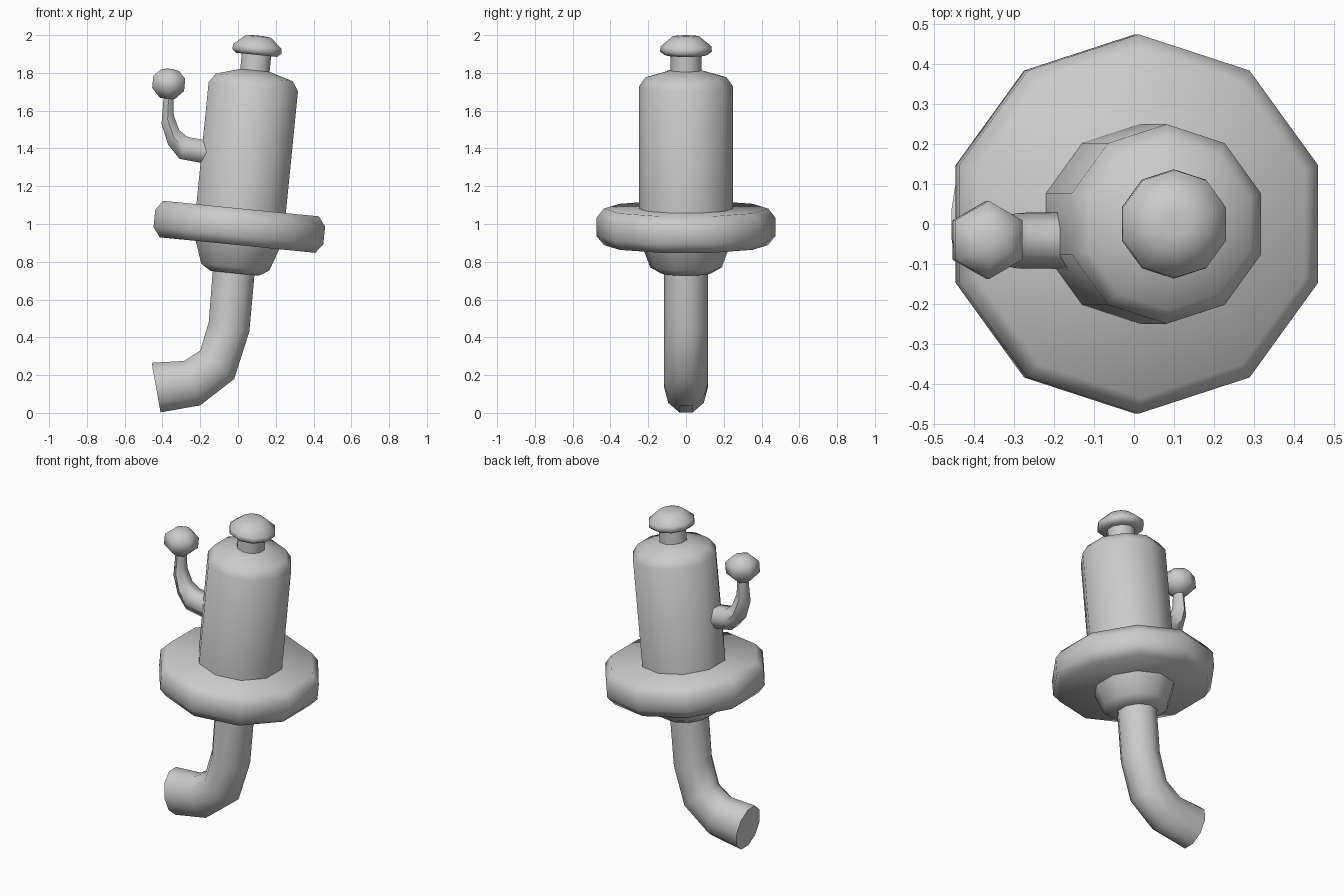
import bpy, bmesh, math
from mathutils import Matrix, Vector

cube = bpy.data.objects.get("Cube")
if cube:
    bpy.data.objects.remove(cube)

grey = bpy.data.materials.new("plain grey")
grey.use_nodes = True
colour = (0.6, 0.6, 0.6, 1)
grey.diffuse_color = colour
grey.node_tree.nodes["Principled BSDF"].inputs["Base Color"].default_value = colour

# The valve leans sideways around the wheel centre
LEAN = Matrix.Rotation(math.radians(5.7), 4, 'Y')
WHEEL_CENTRE = Vector((0.007, 0, 0.985))


def skin_rings(name, rings):
    """Bridge a series of equal rings, cap both ends and shade smooth."""
    bm = bmesh.new()
    loops = [[bm.verts.new(p) for p in ring] for ring in rings]
    n = len(loops[0])
    for a, b in zip(loops, loops[1:]):
        for i in range(n):
            j = (i + 1) % n
            bm.faces.new((a[i], a[j], b[j], b[i]))
    bm.faces.new(loops[0][::-1])
    bm.faces.new(loops[-1])
    bmesh.ops.recalc_face_normals(bm, faces=bm.faces)
    mesh = bpy.data.meshes.new(name)
    bm.to_mesh(mesh)
    bm.free()
    mesh.materials.append(grey)
    obj = bpy.data.objects.new(name, mesh)
    bpy.context.collection.objects.link(obj)
    bpy.ops.object.select_all(action='DESELECT')
    obj.select_set(True)
    bpy.context.view_layer.objects.active = obj
    bpy.ops.object.shade_smooth_by_angle(angle=math.radians(62))
    return obj


def angles(sides):
    return [math.tau * i / sides for i in range(sides)]


def lathe(name, profile, sides=10, centre=WHEEL_CENTRE):
    """Turn (radius, height) pairs around the leaning axis."""
    rings = [[centre + LEAN @ Vector((r * math.sin(a), r * math.cos(a), h))
              for a in angles(sides)] for r, h in profile]
    return skin_rings(name, rings)


def bent_tube(name, stations, sides, y=0):
    """Tube from (outer x, outer z, inner x, inner z, half depth) stations."""
    rings = []
    for ox, oz, ix, iz, depth in stations:
        mid = Vector(((ox + ix) / 2, y, (oz + iz) / 2))
        half = Vector(((ox - ix) / 2, 0, (oz - iz) / 2)) / math.cos(math.pi / sides * (sides % 4 == 2))
        rings.append([mid + half * math.sin(a) + Vector((0, depth * math.cos(a), 0))
                      for a in angles(sides)])
    return skin_rings(name, rings)


# Turned parts along the leaning axis
lathe("wheel", [(0.435, -0.097), (0.475, -0.047), (0.475, 0.047), (0.435, 0.097)])
lathe("hub", [(0.24, -0.08), (0.19, -0.215), (0.135, -0.247)])
lathe("body", [(0.25, 0.06), (0.25, 0.745), (0.215, 0.795), (0.08, 0.833)])
lathe("neck", [(0.082, 0.8), (0.082, 0.94)])
lathe("knob", [(0.07, 0.915), (0.115, 0.915), (0.137, 0.933), (0.135, 0.96),
               (0.072, 1.012), (0.03, 1.017)])

# Curved spout below
bent_tube("spout", [(0.09, 0.76, -0.133, 0.76, 0.116),
                    (0.06, 0.43, -0.155, 0.48, 0.116),
                    (-0.02, 0.18, -0.2, 0.33, 0.116),
                    (-0.2, 0.04, -0.285, 0.275, 0.116),
                    (-0.41, 0.003, -0.457, 0.265, 0.116)], 10)

# Side lever with its ball
bent_tube("lever", [(-0.12, 1.31, -0.12, 1.435, 0.072),
                    (-0.31, 1.345, -0.265, 1.46, 0.07),
                    (-0.37, 1.42, -0.31, 1.495, 0.06),
                    (-0.405, 1.53, -0.34, 1.575, 0.047),
                    (-0.393, 1.68, -0.342, 1.68, 0.035)], 6, y=-0.042)
lathe("lever_ball", [(0.045, -0.078), (0.098, -0.03), (0.098, 0.035), (0.055, 0.072),
                     (0.02, 0.08)], 6, Vector((-0.367, -0.04, 1.742)))
